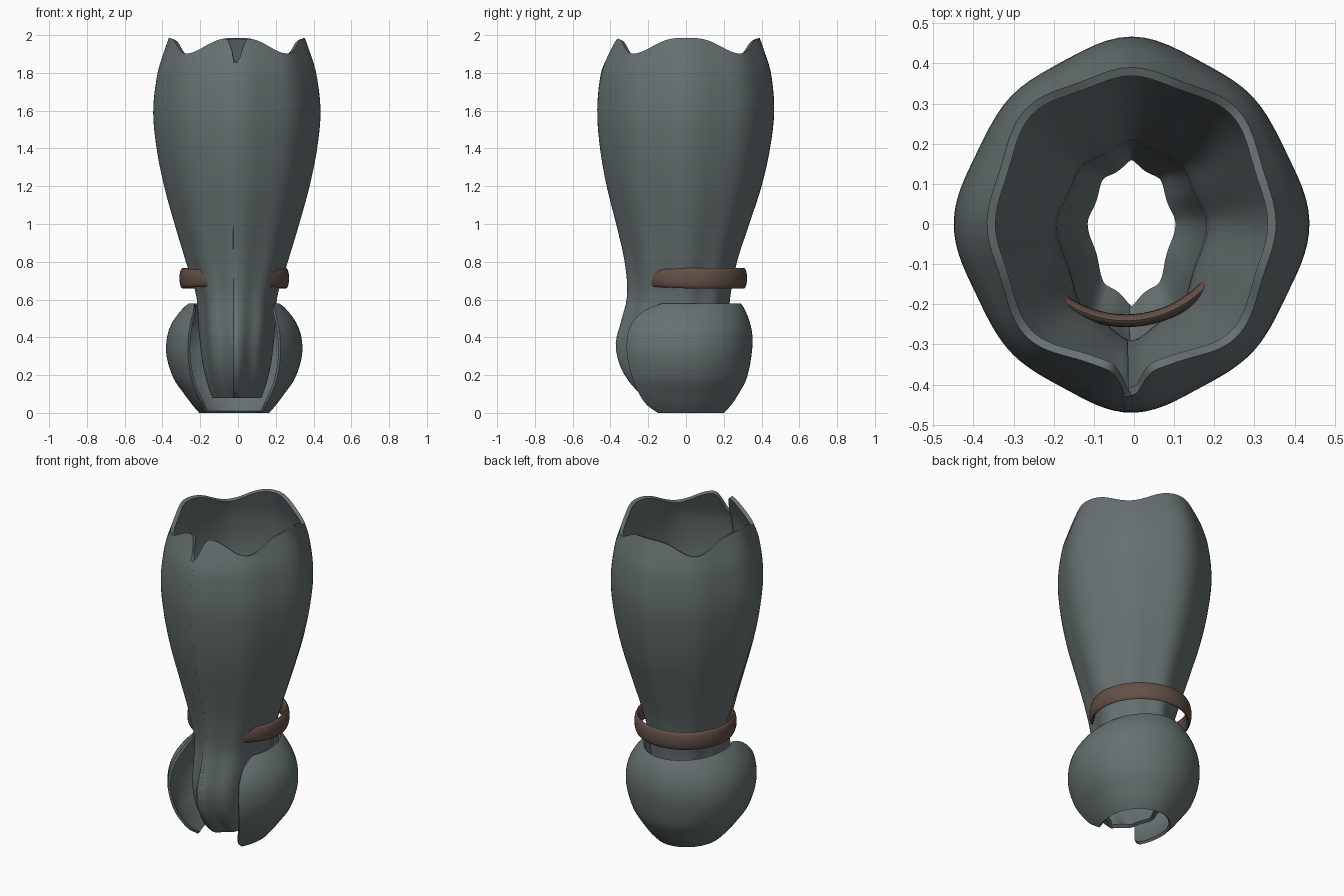
import bpy, math

if "Cube" in bpy.data.objects:
    bpy.data.objects.remove(bpy.data.objects["Cube"])

def material(name, rgb):
    m = bpy.data.materials.new(name)
    m.diffuse_color = (*rgb, 1)
    m.use_nodes = True
    m.node_tree.nodes["Principled BSDF"].inputs["Base Color"].default_value = m.diffuse_color
    return m

SLATE = material("slate grey", (0.135, 0.165, 0.165))
BROWN = material("dark brown", (0.125, 0.08, 0.062))

def sample(rows, z):
    """Smooth (Catmull-Rom) lookup of a profile; rows are (z, values...)."""
    z = min(max(z, rows[0][0]), rows[-1][0])
    i = max(k for k in range(len(rows) - 1) if rows[k][0] <= z)
    p1, p2 = rows[i], rows[i + 1]
    p0, p3 = rows[max(i - 1, 0)], rows[min(i + 2, len(rows) - 1)]
    h = p2[0] - p1[0]
    t = (z - p1[0]) / h
    out = []
    for c in range(1, len(p1)):
        m1 = (p2[c] - p0[c]) / (p2[0] - p0[0]) * h
        m2 = (p3[c] - p1[c]) / (p3[0] - p1[0]) * h
        out.append((2*t**3 - 3*t*t + 1) * p1[c] + (t**3 - 2*t*t + t) * m1
                   + (3*t*t - 2*t**3) * p2[c] + (t**3 - t*t) * m2)
    return out

def grid_object(name, point, cols, rows, mat, thickness=0, closed=False):
    """Mesh a col x row grid of points, optionally thickened inward."""
    verts = [point(i, j) for j in range(rows) for i in range(cols)]
    faces = []
    for j in range(rows if closed else rows - 1):
        for i in range(cols if closed else cols - 1):
            i2, j2 = (i + 1) % cols, (j + 1) % rows
            faces.append((j*cols + i, j*cols + i2, j2*cols + i2, j2*cols + i))
    me = bpy.data.meshes.new(name)
    me.from_pydata(verts, [], faces)
    me.materials.append(mat)
    ob = bpy.data.objects.new(name, me)
    bpy.context.collection.objects.link(ob)
    bpy.context.view_layer.objects.active = ob
    ob.select_set(True)
    if thickness:
        s = ob.modifiers.new("wall", "SOLIDIFY")
        s.thickness, s.offset = thickness, -1
        bpy.ops.object.modifier_apply(modifier="wall")
    bpy.ops.object.shade_smooth_by_angle(angle=math.radians(50))
    ob.select_set(False)
    return ob

# Fluted tube, slit down the front: z, side radius, front depth, back depth
TUBE = [(0.08, .13, .22, .18), (0.15, .155, .29, .2), (0.25, .18, .35, .21),
        (0.37, .195, .372, .22), (0.48, .205, .345, .225), (0.62, .215, .312, .235),
        (0.8, .27, .325, .27), (1.0, .33, .37, .335), (1.2, .385, .42, .40),
        (1.4, .425, .455, .445), (1.6, .443, .47, .467), (1.8, .42, .45, .45),
        (1.9, .39, .41, .42), (2.0, .355, .365, .385)]
TC, TR, SLIT = 121, 44, -0.02

def tube_point(i, j):
    t = 2 * i / (TC - 1) - 1
    a = math.pi * (t + 0.12 * math.sin(math.pi * t))   # 0 = back, +-pi = slit
    off = math.degrees(math.pi - abs(a))
    top = 1.952 + 0.042 * math.cos(4*a) - 0.008 * math.cos(8*a)
    top -= 0.13 * math.exp(-(off / 5) ** 2)            # rounded slit corners
    z = 0.08 + (top - 0.08) * j / (TR - 1)
    rx, yf, yb = sample(TUBE, z)
    low = max(0, 1 - z / 1.2)
    k8 = 0.015 + 0.03 * low
    m = (1 + 0.02 * math.cos(4*a) + k8 * math.cos(8*a)) / (1.02 + k8)
    x = -0.006 + rx * m * math.sin(a)
    y = (yb if math.cos(a) > 0 else yf) * m * math.cos(a)
    if t > 0 and off < 90:
        x = max(x, SLIT + 0.005)
    elif t < 0 and off < 90:
        x = min(x, SLIT - 0.005)
    if i == 0:
        x = SLIT - 0.005
    if i == TC - 1:
        x = SLIT + 0.005
    return (x, y, z)

# columns run clockwise seen from above, so mirror the index for outward normals
grid_object("fluted_tube", lambda i, j: tube_point(TC - 1 - i, j), TC, TR, SLATE, 0.022)

# Bulbous cup open at front: z, side radius, front depth, back depth, half opening angle
CUP = [(0, .185, .26, .2, 55), (0.04, .22, .32, .238, 50), (0.1, .265, .37, .278, 48),
       (0.18, .32, .40, .32, 45), (0.3, .358, .425, .346, 43), (0.4, .356, .425, .352, 43),
       (0.48, .327, .40, .338, 45), (0.55, .275, .33, .31, 51), (0.58, .24, .27, .29, 62)]
CC, CR = 73, 30

def cup_point(i, j):
    z = 0.58 * j / (CR - 1)
    rx, yf, yb, opening = sample(CUP, z)
    a = (1 - 2 * i / (CC - 1)) * math.radians(180 - opening)
    y = (yb if math.cos(a) > 0 else yf) * math.cos(a)
    return (-0.02 + rx * math.sin(a), y, z)

grid_object("base_cup", cup_point, CC, CR, SLATE, 0.016)

# Flattened ring, passing inside the tube at the front
def ring_point(i, j):
    a = -2 * math.pi * i / 72
    b = 2 * math.pi * j / 16
    back = 0.5 + 0.5 * math.cos(a)
    r = 0.274 + 0.016 * math.cos(b)
    h = 0.043 + 0.012 * min(1, 2 * back)
    return (-0.02 + r * math.sin(a), 0.033 + r * math.cos(a), 0.713 + h * math.sin(b))

grid_object("band_ring", ring_point, 72, 16, BROWN, closed=True)
